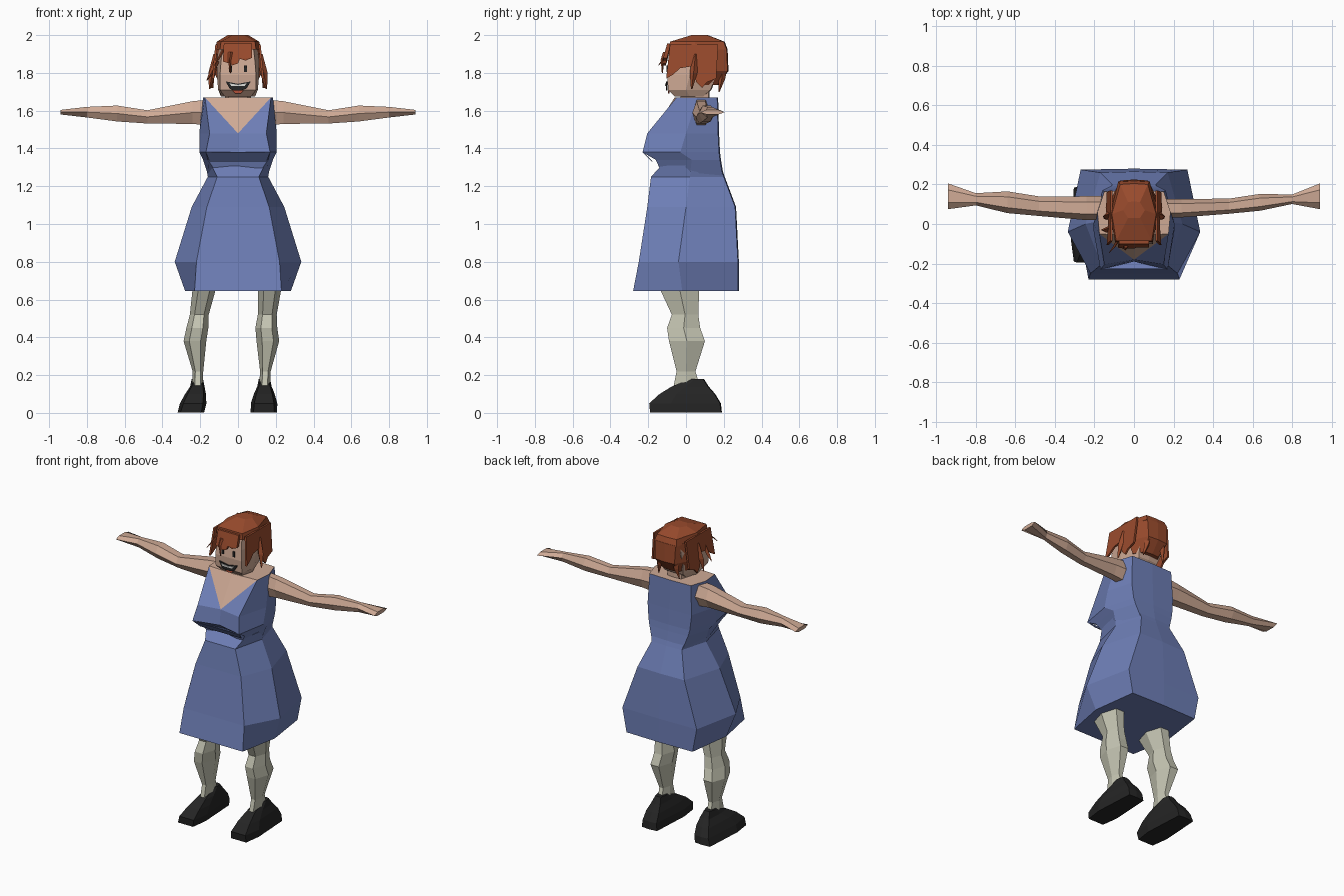
import bpy, bmesh
from mathutils import Vector

if "Cube" in bpy.data.objects:
    bpy.data.objects.remove(bpy.data.objects["Cube"], do_unlink=True)


def material(name, rgb):
    m = bpy.data.materials.new(name)
    m.use_nodes = True
    m.diffuse_color = (*rgb, 1)
    bsdf = m.node_tree.nodes["Principled BSDF"]
    bsdf.inputs["Base Color"].default_value = (*rgb, 1)
    bsdf.inputs["Roughness"].default_value = 0.9
    return m


DRESS = material("blue dress", (.155, .21, .47))
SKIN = material("skin", (.62, .40, .30))
HAIR = material("auburn hair", (.32, .07, .026))
STOCKING = material("pale stocking", (.56, .56, .45))
BLACK = material("black", (.018, .018, .018))
WHITE = material("teeth white", (.75, .75, .72))
TONGUE = material("tongue red", (.45, .08, .04))


def finish(name, bm, *mats):
    bmesh.ops.recalc_face_normals(bm, faces=bm.faces)
    me = bpy.data.meshes.new(name)
    bm.to_mesh(me)
    bm.free()
    for m in mats:
        me.materials.append(m)
    ob = bpy.data.objects.new(name, me)
    bpy.context.collection.objects.link(ob)
    return ob


def loft(name, rings, *mats, neckline=None):
    """Skin a stack of equal rings; neckline opens a V of the second colour in one band."""
    bm = bmesh.new()
    vs = [[bm.verts.new(p) for p in r] for r in rings]
    n = len(vs[0])
    for band, (lo, hi) in enumerate(zip(vs, vs[1:])):
        for i in range(n):
            j = (i + 1) % n
            if band == neckline and 0 in (i, j):
                side = j if i == 0 else i
                bm.faces.new((lo[0], lo[side], hi[side]))
                bm.faces.new((lo[0], hi[side], hi[0])).material_index = 1
            else:
                bm.faces.new((lo[i], lo[j], hi[j], hi[i]))
    bm.faces.new(vs[0][::-1])
    top = bm.faces.new(vs[-1])
    if neckline is not None:
        top.material_index = 1
    return finish(name, bm, *mats)


def body_ring(z, fw, yf, w, yw, bw, yb, yc=None, cx=0):
    """Eight points: front centre, front corner, side, back corner, back centre, mirrored."""
    yc = yf if yc is None else yc
    half = [(fw, yf), (w, yw), (bw, yb)]
    pts = [(0, yc)] + half + [(0, yb + .005)] + [(-x, y) for x, y in half[::-1]]
    return [(x + cx, y, z) for x, y in pts]


def plate(name, pts, push, mat):
    """Thin flat shape given thickness along push."""
    bm = bmesh.new()
    f = bm.faces.new([bm.verts.new(p) for p in pts])
    out = bmesh.ops.extrude_face_region(bm, geom=[f])["geom"]
    for v in out:
        if isinstance(v, bmesh.types.BMVert):
            v.co += Vector(push)
    bmesh.ops.triangulate(bm, faces=[f for f in bm.faces if len(f.verts) > 4])
    return finish(name, bm, mat)


def lock(name, path, widths):
    """Tapered square strand of hair."""
    rings = [[(x + w, y, z), (x, y + w, z), (x - w, y, z), (x, y - w, z)]
             for (x, y, z), w in zip(path, widths)]
    return loft(name, rings, HAIR)


# Dress skirt, from hem to waist
loft("dress_skirt", [body_ring(*r) for r in (
    (.645, .23, -.28, .28, -.02, .24, .275),
    (.80, .22, -.25, .335, -.04, .27, .275),
    (1.09, .165, -.205, .245, .0, .17, .26),
    (1.25, .11, -.185, .16, .02, .11, .20),
    (1.31, .14, -.13, .17, .03, .12, .18))], DRESS)

# Bodice with bust overhang and open neckline
loft("dress_bodice", [body_ring(*r) for r in (
    (1.25, .10, -.12, .155, .02, .11, .195),
    (1.34, .16, -.16, .185, .03, .14, .18, -.14),
    (1.38, .17, -.23, .205, -.03, .15, .175, -.19),
    (1.48, .15, -.205, .205, .0, .16, .17, -.18),
    (1.67, .175, -.05, .185, .06, .15, .165, -.06))], DRESS, SKIN, neckline=3)
plate("waist_band", [(-.15, -.175, 1.33), (.15, -.175, 1.33), (.17, -.225, 1.38), (-.17, -.225, 1.38)],
      (0, -.006, 0), DRESS)

# Arms: x, y centre, y half, z centre, z half
ARM = ((.14, .08, .055, 1.59, .07), (.24, .08, .055, 1.59, .06), (.48, .09, .045, 1.567, .035),
       (.64, .11, .05, 1.585, .042), (.80, .125, .028, 1.592, .028), (.94, .14, .065, 1.592, .012))
for side, word, fat in ((1, "left", .85), (-1, "right", 1.1)):
    rings = []
    for x, y, hy, z, hz in ARM:
        hy *= fat if x < .9 else 1
        rings.append([(side * x, y + a * hy, z + b * hz) for a, b in
                      ((-1, 0), (-.5, 1), (.5, 1), (1, 0), (.5, -1), (-.5, -1))])
    loft(word + "_arm", rings, SKIN)

# Legs: z, half width, front y, back y, then the centre line of each leg
LEG = ((.12, .03, -.07, .08), (.22, .028, -.05, .05), (.38, .06, -.09, .10),
       (.45, .058, -.10, .075), (.52, .05, -.075, .065), (.66, .062, -.14, .07), (.85, .07, -.15, .08))
CENTRES = {"left": (.14, .145, .158, .15, .155, .168, .15),
           "right": (-.215, -.212, -.228, -.215, -.205, -.178, -.15)}
SHOE = ((.003, .055, -.19, .07, -.08, .055, .185), (.05, .052, -.195, .07, -.08, .05, .18),
        (.10, .042, -.14, .055, -.05, .045, .15), (.14, .03, -.075, .038, .0, .032, .115),
        (.18, .02, .02, .03, .05, .02, .09))
for word, centres in CENTRES.items():
    rings = []
    for (z, w, y0, y1), cx in zip(LEG, centres):
        m = (y0 + y1) / 2
        rings.append([(cx - w * .5, y0, z), (cx + w * .5, y0, z), (cx + w, m, z),
                      (cx + w * .5, y1, z), (cx - w * .5, y1, z), (cx - w, m, z)])
    loft(word + "_leg", rings, STOCKING)
    start = .137 if word == "left" else -.25
    loft(word + "_shoe", [body_ring(*r, cx=start + (centres[0] - start) * min(1, r[0] / .14))
                          for r in SHOE], BLACK)

# Neck and head
loft("neck", [body_ring(z, .05, -.03, .07, .05, .05, .12) for z in (1.62, 1.74)], SKIN)
loft("head", [body_ring(*r) for r in (
    (1.675, .07, -.06, .09, .02, .06, .09),
    (1.71, .095, -.095, .105, .0, .07, .13),
    (1.79, .095, -.10, .112, .02, .09, .16),
    (1.86, .09, -.09, .112, .04, .09, .18),
    (1.95, .08, -.075, .10, .05, .08, .18))], SKIN)

# Face details
def face_shape(name, outline, y, mat):
    plate(name, [(x, y, z) for x, z in outline], (0, -.006, 0), mat)


face_shape("mouth", [(-.065, 1.755), (0, 1.742), (.068, 1.755), (.045, 1.717), (.02, 1.708),
                     (-.025, 1.708), (-.045, 1.717)], -.099, BLACK)
face_shape("teeth", [(-.045, 1.744), (0, 1.737), (.045, 1.744), (.035, 1.73), (-.035, 1.73)], -.104, WHITE)
face_shape("tongue", [(-.03, 1.706), (.03, 1.706), (.015, 1.69), (-.015, 1.69)], -.088, TONGUE)
for side, word in ((1, "left"), (-1, "right")):
    x = side * .04
    face_shape(word + "_eye", [(x - .007, 1.805), (x + .007, 1.805), (x + .007, 1.84), (x - .007, 1.84)],
               -.097, BLACK)

# Hair crown and back
loft("hair_crown", [body_ring(*r) for r in (
    (1.925, .095, -.09, .122, .04, .08, .215),
    (1.965, .09, -.085, .112, .05, .07, .20),
    (2.0, .03, .03, .055, .07, .03, .11))], HAIR)
loft("hair_back", [body_ring(*r) for r in (
    (1.735, .06, .08, .095, .10, .05, .165),
    (1.81, .09, .06, .13, .10, .07, .22),
    (1.93, .09, .0, .122, .07, .075, .215))], HAIR)

# Hair at the sides, flaring outward lower down
SIDE = ((-.085, 1.95), (-.105, 1.77), (-.07, 1.79), (-.03, 1.825), (.03, 1.835), (.055, 1.75),
        (.085, 1.72), (.11, 1.75), (.16, 1.77), (.17, 1.95))
for s, word in ((1, "left"), (-1, "right")):
    plate(word + "_side_hair", [(s * (.108 + (1.95 - z) * .1), y, z) for y, z in SIDE],
          (s * .012, 0, 0), HAIR)
    lock(word + "_side_lock", [(s * .115, .05, 1.90), (s * .137, .04, 1.80), (s * .15, .03, 1.715)],
         (.015, .02, .004))
    lock(word + "_nape_lock", [(s * .05, .19, 1.84), (s * .06, .19, 1.77), (s * .075, .175, 1.70)],
         (.03, .018, .003))

# Fringe and stray strands
plate("fringe", [(-.075, -.10, 1.955), (-.08, -.12, 1.86), (-.045, -.125, 1.85), (-.03, -.125, 1.84),
                 (0, -.125, 1.85), (.01, -.12, 1.875), (.04, -.12, 1.865), (.075, -.12, 1.88),
                 (.075, -.10, 1.955)], (0, .02, 0), HAIR)
lock("fringe_strand", [(-.04, -.11, 1.91), (-.045, -.125, 1.87), (-.04, -.125, 1.80)], (.012, .009, .003))
lock("stray_strand", [(-.08, -.08, 1.92), (-.10, -.115, 1.88), (-.125, -.145, 1.84)], (.008, .007, .002))
lock("temple_strand", [(-.115, -.02, 1.86), (-.14, -.03, 1.80), (-.165, -.03, 1.76)], (.016, .014, .002))
